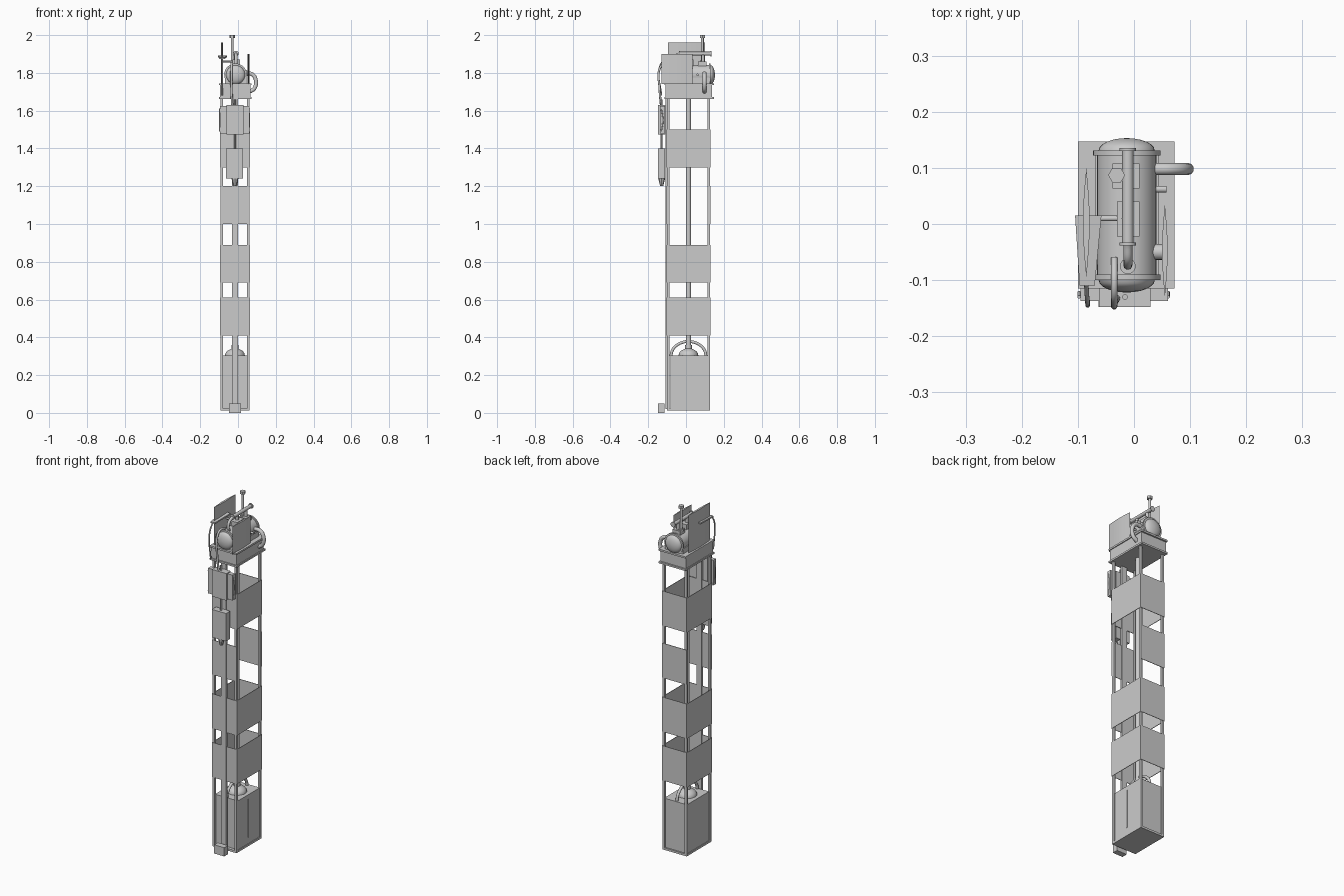
import bpy, bmesh, math
from mathutils import Vector

if "Cube" in bpy.data.objects:
    bpy.data.objects.remove(bpy.data.objects["Cube"])

CX, CY = -0.016, 0.013   # tower axis


def finish(name, bm, smooth=False):
    me = bpy.data.meshes.new(name)
    bmesh.ops.recalc_face_normals(bm, faces=bm.faces)
    bm.to_mesh(me)
    bm.free()
    ob = bpy.data.objects.new(name, me)
    bpy.context.collection.objects.link(ob)
    if smooth:
        bpy.ops.object.select_all(action='DESELECT')
        ob.select_set(True)
        bpy.context.view_layer.objects.active = ob
        bpy.ops.object.shade_smooth_by_angle()
    return ob


def box(name, x0, x1, y0, y1, z0, z1):
    bm = bmesh.new()
    bmesh.ops.create_cube(bm, size=1)
    for v in bm.verts:
        v.co = Vector((x0 + (v.co.x + .5) * (x1 - x0), y0 + (v.co.y + .5) * (y1 - y0),
                       z0 + (v.co.z + .5) * (z1 - z0)))
    return finish(name, bm)


def lathe(name, profile, origin, axis, segs=24):
    """Revolve (radius, distance) points around an axis through origin."""
    q = Vector((0, 0, 1)).rotation_difference(Vector(axis))
    bm = bmesh.new()
    rings = []
    for r, d in profile:
        rings.append([bm.verts.new(q @ Vector((r * math.cos(2 * math.pi * i / segs),
                      r * math.sin(2 * math.pi * i / segs), d)) + Vector(origin)) for i in range(segs)])
    for a, b in zip(rings, rings[1:]):
        for i in range(segs):
            j = (i + 1) % segs
            bm.faces.new((a[i], a[j], b[j], b[i]))
    bm.faces.new(rings[0])
    bm.faces.new(rings[-1])
    return finish(name, bm, True)


def rod(name, a, b, r, segs=16):
    d = Vector(b) - Vector(a)
    return lathe(name, [(r, 0), (r, d.length)], a, d.normalized(), segs)


def pipe(name, pts, r):
    cu = bpy.data.curves.new(name, 'CURVE')
    cu.dimensions = '3D'
    cu.bevel_depth, cu.bevel_resolution, cu.resolution_u = r, 3, 8
    cu.use_fill_caps = True
    sp = cu.splines.new('BEZIER')
    sp.bezier_points.add(len(pts) - 1)
    for p, co in zip(sp.bezier_points, pts):
        p.co = co
        p.handle_left_type = p.handle_right_type = 'AUTO'
    ob = bpy.data.objects.new(name, cu)
    bpy.context.collection.objects.link(ob)
    return ob


def lens(name, x, y0, y1, z0, z1, t):
    """Upright plate, thicker in the middle, pointed at its ends."""
    n = 8
    f = lambda i, s: (x + s * t * math.sin(math.pi * i / n), y0 + (y1 - y0) * i / n)
    outline = [f(i, 1) for i in range(n + 1)] + [f(i, -1) for i in range(n - 1, 0, -1)]
    bm = bmesh.new()
    face = bm.faces.new([bm.verts.new((px, py, z0)) for px, py in outline])
    ext = bmesh.ops.extrude_face_region(bm, geom=[face])['geom']
    bmesh.ops.translate(bm, vec=(0, 0, z1 - z0), verts=[v for v in ext if isinstance(v, bmesh.types.BMVert)])
    return finish(name, bm)


# Tower frame: corner posts, core pipe, front rail
X0, X1, Y0, Y1 = -0.093, 0.061, -0.1, 0.126
for x in (X0, X1 - 0.013):
    for y in (Y0, Y1 - 0.013):
        box("corner_post", x, x + 0.013, y, y + 0.013, 0.015, 1.67)
rod("core_pipe", (CX, CY, 0.34), (CX, CY, 1.67), 0.014)
box("front_rail", CX - 0.016, CX + 0.016, -0.108, -0.095, 0.02, 1.69)

# Cladding bands: three full rings and one front/back pair
for z, full in ((0.41, 1), (0.69, 1), (1.0, 0), (1.3, 1)):
    for y in (Y0 - 0.003, Y1):
        box("cladding_panel", X0, X1, y, y + 0.003, z, z + 0.2)
    if full:
        for x in (X0 - 0.003, X1):
            box("cladding_side_panel", x, x + 0.003, Y0, Y1, z, z + 0.2)

# Bottom tank with dome, lifting hoop and side seams
box("base_plate", X0, X1, Y0, Y1, 0.012, 0.024)
box("bottom_tank", X0 + 0.004, X1 - 0.004, -0.082, 0.118, 0.024, 0.305)
for x in (X0 + 0.003, X1 - 0.004):
    box("tank_seam", x, x + 0.002, CY - 0.002, CY + 0.002, 0.06, 0.28)
dome = [(0.052 * math.cos(a * math.pi / 16), 0.305 + 0.036 * math.sin(a * math.pi / 16)) for a in range(7)]
lathe("tank_dome", dome + [(0.018, 0.34), (0.018, 0.36), (0.002, 0.36)], (CX, CY, 0), (0, 0, 1))
pipe("lifting_hoop", [(CX, CY - 0.093 * math.cos(a * math.pi / 8), 0.3 + 0.078 * math.sin(a * math.pi / 8))
                      for a in range(9)], 0.008)
box("foot_block", -0.048, 0.016, -0.148, -0.115, 0, 0.05)

# Front control boxes on a hanging rod
box("control_panel", X0 - 0.002, X1, -0.137, -0.112, 1.48, 1.625)
box("control_panel_core", -0.062, 0.029, -0.148, -0.108, 1.475, 1.63)
box("lower_control_box", -0.063, 0.027, -0.148, -0.11, 1.24, 1.4)
lathe("lower_box_tip", [(0.018, 0), (0.008, 0.04)], (CX, -0.129, 1.24), (0, 0, -1), 8)
rod("hanging_rod", (CX, -0.13, 1.2), (CX, -0.13, 1.66), 0.005)
for x in (-0.098, 0.061):
    pipe("panel_handle", [(x, -0.13, 1.49), (x, -0.122, 1.55), (x, -0.13, 1.61)], 0.003)

# Deck: box with flanges above and below
box("deck_body", -0.096, 0.067, -0.108, 0.138, 1.668, 1.738)
for z in (1.663, 1.735):
    box("deck_flange", -0.1, 0.072, -0.115, 0.147, z, z + 0.01)

# Horizontal pressure vessel with domed ends
VX, VZ = -0.013, 1.79
rv = 0.053
cap = [(0.05 * math.cos(a * math.pi / 12), 0.022 * math.sin(a * math.pi / 12)) for a in range(6)] + [(0.002, 0.022)]
prof = [(r, -0.1 - d) for r, d in reversed(cap)] + [(0.06, -0.1), (0.06, -0.09), (rv, -0.09), (rv, 0.122),
                                                   (0.06, 0.122), (0.06, 0.131)] + [(r, 0.131 + d) for r, d in cap]
lathe("pressure_vessel", prof, (VX, 0, VZ), (0, 1, 0), 32)
for x in (-0.06, 0.035):
    box("vessel_cradle", x - 0.009, x + 0.009, -0.095, 0.128, 1.745, 1.775)

# Fittings on the vessel
box("rear_valve_block", -0.038, 0.01, 0.063, 0.108, 1.82, 1.86)
box("middle_valve_block", -0.03, 0.01, -0.022, 0.04, 1.82, 1.87)
rod("valve_stem", (VX, 0.01, 1.84), (VX, 0.01, 1.9), 0.009)
rod("valve_stem_rear", (VX, 0.09, 1.84), (VX, 0.09, 1.9), 0.009)
rod("top_pipe", (-0.011, -0.035, 1.902), (-0.011, 0.135, 1.902), 0.010)
for y in (-0.038, 0.13):
    rod("top_pipe_flange", (-0.011, y, 1.902), (-0.011, y + 0.005, 1.902), 0.015)
pipe("front_drop_pipe", [(-0.011, -0.035, 1.9), (-0.011, -0.065, 1.885), (-0.011, -0.075, 1.83)], 0.008)
rod("drop_pipe_flange", (-0.011, -0.075, 1.84), (-0.011, -0.075, 1.848), 0.014)
rod("stack_pipe", (-0.031, 0.087, 1.7), (-0.031, 0.087, 1.99), 0.007)
rod("stack_cap", (-0.031, 0.087, 1.985), (-0.031, 0.087, 2.0), 0.015, 6)
rod("stack_collar", (-0.031, 0.087, 1.855), (-0.031, 0.087, 1.866), 0.015, 6)
rod("side_gauge", (0.03, -0.05, VZ + 0.01), (0.05, -0.05, VZ + 0.01), 0.014)
rod("side_flange", (0.03, 0.062, VZ), (0.058, 0.062, VZ), 0.006)

# Outlet elbow on the right and hose on the front
pipe("outlet_elbow", [(0.03, 0.098, 1.795), (0.07, 0.098, 1.795), (0.092, 0.098, 1.77),
                      (0.088, 0.098, 1.72), (0.062, 0.098, 1.7)], 0.011)
pipe("front_hose", [(-0.035, -0.06, 1.84), (-0.035, -0.115, 1.85), (-0.035, -0.14, 1.82),
                    (-0.035, -0.14, 1.72), (-0.03, -0.132, 1.62)], 0.006)

# Upright side shields with mounts
lens("left_shield", -0.085, -0.095, 0.1, 1.74, 1.962, 0.006)
lens("right_shield", 0.055, -0.13, 0.035, 1.74, 1.9, 0.005)
rod("left_shield_mount", (-0.085, 0.01, 1.86), (-0.02, 0.01, 1.86), 0.005)
rod("right_shield_mount", (0.055, -0.05, VZ), (0.03, -0.05, VZ), 0.005)

# Tapered ledge beside the left shield
bm = bmesh.new()
f = bm.faces.new([bm.verts.new(p) for p in ((-0.105, 0.015, 1.892), (-0.058, 0.015, 1.892),
                                             (-0.07, -0.11, 1.882), (-0.097, -0.11, 1.882))])
e = bmesh.ops.extrude_face_region(bm, geom=[f])['geom']
bmesh.ops.translate(bm, vec=(0, 0, -0.008), verts=[v for v in e if isinstance(v, bmesh.types.BMVert)])
finish("left_ledge", bm)
pipe("ledge_cable", [(-0.085, -0.108, 1.88), (-0.083, -0.14, 1.83), (-0.083, -0.13, 1.68)], 0.004)
